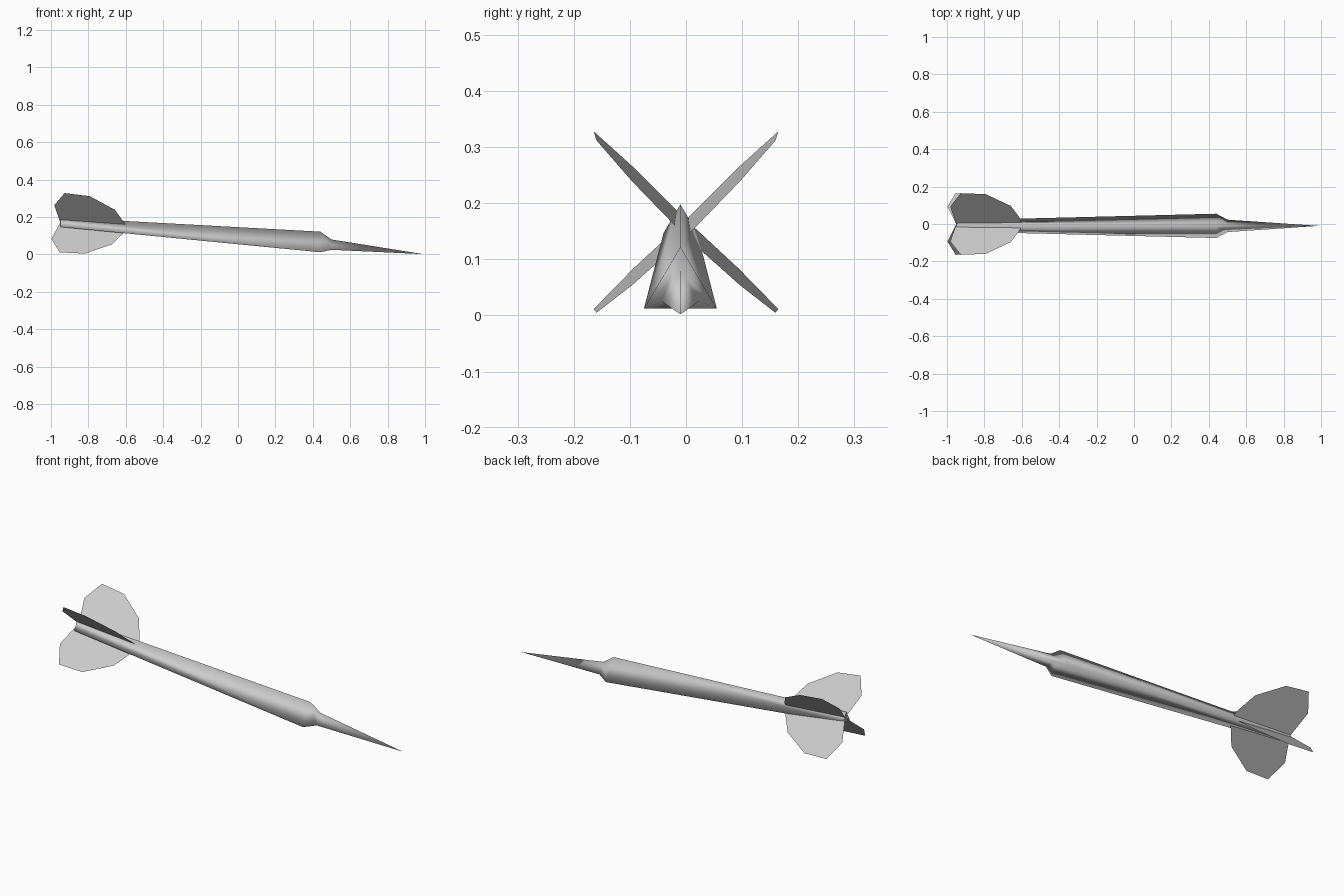
import bpy
import bmesh
from mathutils import Vector

cube = bpy.data.objects.get("Cube")
if cube:
    bpy.data.objects.remove(cube, do_unlink=True)

# One plain grey for the whole dart
grey = bpy.data.materials.new("light grey")
grey.use_nodes = True
colour = (0.6, 0.6, 0.6, 1)
grey.diffuse_color = colour
grey.node_tree.nodes["Principled BSDF"].inputs["Base Color"].default_value = colour


def add_object(name, bm):
    mesh = bpy.data.meshes.new(name)
    bm.to_mesh(mesh)
    bm.free()
    mesh.materials.append(grey)
    obj = bpy.data.objects.new(name, mesh)
    bpy.context.collection.objects.link(obj)
    return obj


# Shaft and point: triangular sections (x, bottom z, top z, half width)
BODY_Y = -0.01
sections = [(-0.95, 0.147, 0.198, 0.03),
            (0.44, 0.012, 0.122, 0.065),
            (0.50, 0.025, 0.080, 0.033)]
bm = bmesh.new()
rings = []
for x, low, high, half in sections:
    rings.append([bm.verts.new(p) for p in ((x, BODY_Y, high),
                                           (x, BODY_Y - half, low),
                                           (x, BODY_Y + half, low))])
for a, b in zip(rings, rings[1:]):
    for i in range(3):
        j = (i + 1) % 3
        bm.faces.new((a[i], a[j], b[j], b[i]))
tip = bm.verts.new((0.99, BODY_Y, 0.002))
for i in range(3):
    bm.faces.new((rings[-1][i], rings[-1][(i + 1) % 3], tip))
for face in bm.faces:
    face.smooth = True
tail_cap = bm.faces.new(rings[0])
for edge in tail_cap.edges:
    edge.smooth = False
bmesh.ops.recalc_face_normals(bm, faces=bm.faces)
add_object("dart_body", bm)

# Four flat fins around the tilted axis: (distance along axis, height off axis)
origin = Vector((-0.99, 0, 0.174))
along = Vector((1, 0, -0.085)).normalized()
up = Vector((0.085, 0, 1)).normalized()
side = Vector((0, 1, 0))
outline = [(0.04, 0), (0, 0.09), (0.05, 0.159), (0.185, 0.154),
           (0.325, 0.093), (0.385, 0.023), (0.39, 0)]
for vertical, v in (("upper", 1), ("lower", -1)):
    for place, s in (("front", -1), ("back", 1)):
        bm = bmesh.new()
        points = [origin + along * d + up * (v * r) + side * (s * r * 1.035)
                  for d, r in outline]
        bm.faces.new([bm.verts.new(p) for p in points])
        add_object(f"{vertical}_{place}_fin", bm)
